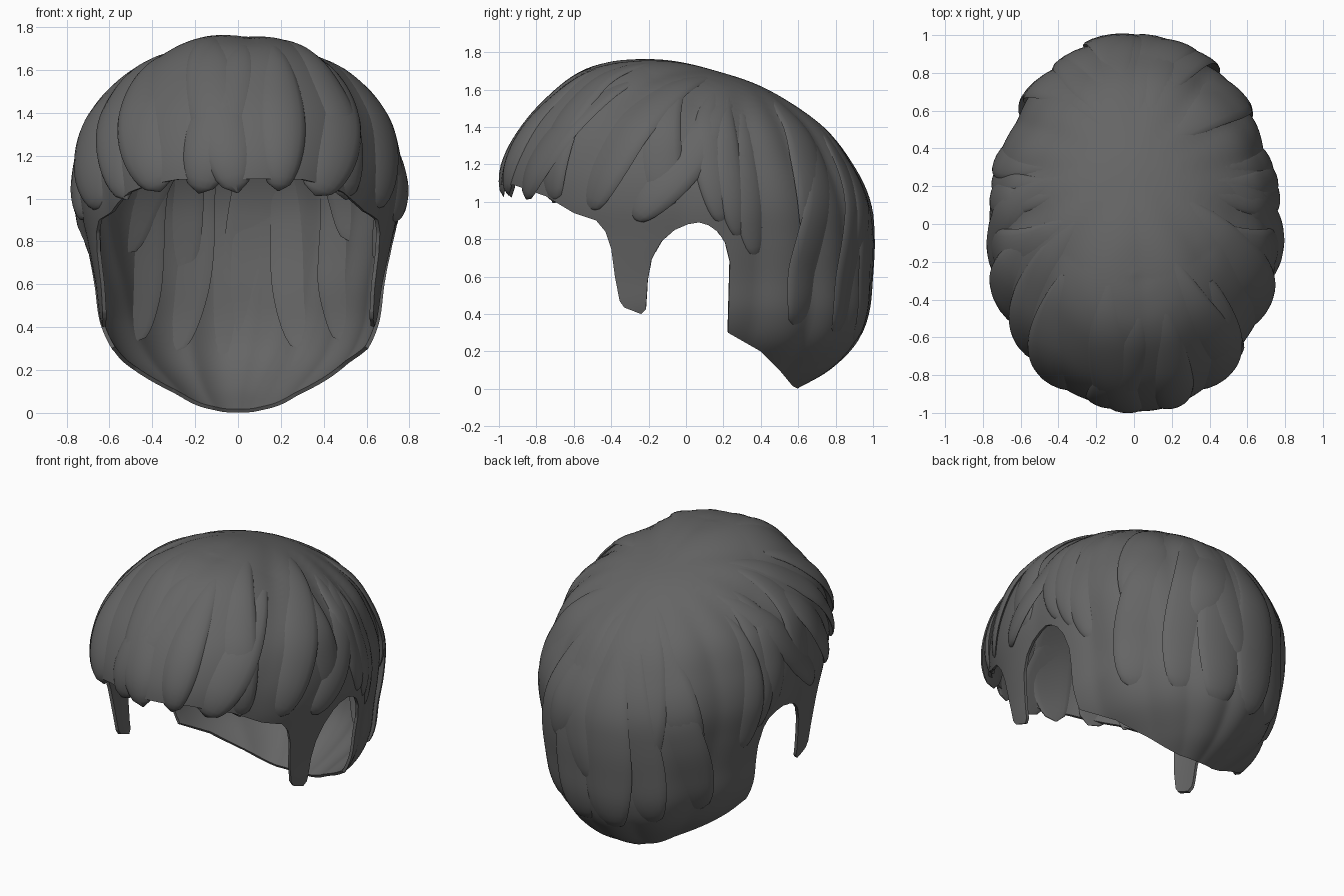
import bpy, bmesh, math, random
from mathutils import Vector
from mathutils.bvhtree import BVHTree

if "Cube" in bpy.data.objects:
    bpy.data.objects.remove(bpy.data.objects["Cube"])

random.seed(4)

# Horizontal slices of the hair mass: z, front y, back y, half width
SLICES = [(1.775, -.27, -.27, 0), (1.76, -.42, -.08, .15), (1.71, -.57, .13, .31),
          (1.605, -.71, .43, .49), (1.41, -.885, .735, .675), (1.2, -.985, .9, .75),
          (1.0, -1.0, .99, .77), (.8, -.97, 1.01, .74), (.6, -.96, 1.0, .705),
          (.4, -.95, .98, .675), (.24, -.92, .92, .59), (.1, -.77, .78, .42),
          (0, -.6, .6, .3), (-.1, -.4, .4, .15)]
N = len(SLICES) - 1
CROWN = Vector((0, .3, 1.64))
CORE = Vector((0, 0, .75))

hair = bpy.data.materials.new("dark_hair")
hair.diffuse_color = (.13, .13, .13, 1)
hair.use_nodes = True
hair.node_tree.nodes["Principled BSDF"].inputs["Base Color"].default_value = hair.diffuse_color


def slice_at(u):
    """Smooth interpolation through the slice table, u in 0..1."""
    f = min(u * N, N - 1e-6)
    i = int(f)
    t = f - i
    p = [SLICES[max(0, min(N, i + k))] for k in (-1, 0, 1, 2)]
    return [.5 * (2 * b + (c - a) * t + (2 * a - 5 * b + 4 * c - d) * t * t
                  + (3 * b - a - 3 * c + d) * t ** 3) for a, b, c, d in zip(*p)]


def surf(phi, u):
    z, yf, yb, w = slice_at(u)
    return Vector((w * math.cos(phi), (yf + yb) / 2 + (yb - yf) / 2 * math.sin(phi), z))


def at_height(phi_deg, z):
    u = min((i / 400 for i in range(401)), key=lambda v: abs(slice_at(v)[0] - z))
    return surf(math.radians(phi_deg), u)


def ridged(p):
    """Push in soft strand ridges that fan out from the crown."""
    dx, dy = p.x, p.y - CROWN.y
    a = math.atan2(dx, -dy)
    fade = min(1, math.hypot(dx, dy) / .6) ** 2
    wave = math.sqrt(math.sin(6 * a + .9 * math.sin(2 * p.z + 2 * a)) ** 2 + .03)
    return p + (p - CORE).normalized() * fade * (.022 * wave - .026)


def make_object(name, bm):
    bmesh.ops.recalc_face_normals(bm, faces=bm.faces)
    me = bpy.data.meshes.new(name)
    bm.to_mesh(me)
    me.materials.append(hair)
    ob = bpy.data.objects.new(name, me)
    bpy.context.collection.objects.link(ob)
    return ob


def activate(ob):
    bpy.ops.object.select_all(action='DESELECT')
    ob.select_set(True)
    bpy.context.view_layer.objects.active = ob


# Hair cap: closed mass with ridges
ROWS, COLS = 80, 200
bm = bmesh.new()
pole = bm.verts.new(ridged(surf(0, 0)))
rings = [[bm.verts.new(ridged(surf(2 * math.pi * (c + .37) / COLS, r / ROWS)))
          for c in range(COLS)] for r in range(1, ROWS + 1)]
for c in range(COLS):
    bm.faces.new((pole, rings[0][c], rings[0][(c + 1) % COLS]))
for a, b in zip(rings, rings[1:]):
    for c in range(COLS):
        d = (c + 1) % COLS
        bm.faces.new((a[c], b[c], b[d], a[d]))
bm.faces.new(rings[-1])
bmesh.ops.recalc_face_normals(bm, faces=bm.faces)
tree = BVHTree.FromBMesh(bm)
cap = make_object("hair_cap", bm)

# Face, ear and neck opening, drawn as a side profile
PROFILE = [(-1.4, 1.1), (-.92, 1.09), (-.75, 1.03), (-.6, .94), (-.48, .9), (-.43, .84), (-.4, .75),
           (-.38, .6), (-.355, .47), (-.33, .435), (-.24, .4), (-.215, .425), (-.205, .58),
           (-.185, .69), (-.165, .73), (-.13, .79), (-.06, .85), (.01, .88), (.07, .89), (.12, .875),
           (.17, .84), (.21, .78), (.235, .68), (.225, .3), (.4, .2), (.5, .1), (.57, .015),
           (.64, -.02), (1.2, -.02), (1.2, -.5), (-1.4, -.5)]
bm = bmesh.new()
left, right = [[bm.verts.new((x, y, z)) for y, z in PROFILE] for x in (-1.2, 1.2)]
bm.faces.new(left)
bm.faces.new(right[::-1])
for i in range(len(PROFILE)):
    bm.faces.new((left[i - 1], right[i - 1], right[i], left[i]))
cutter = make_object("opening_cutter", bm)
cutter.hide_render = True

activate(cap)
cut = cap.modifiers.new("opening", 'BOOLEAN')
cut.operation, cut.solver, cut.object = 'DIFFERENCE', 'EXACT', cutter
bpy.context.view_layer.update()
bpy.ops.object.modifier_apply(modifier="opening")
bpy.data.objects.remove(cutter)

# Hollow the cap: drop the cut walls, then give the shell a thin wall
bm = bmesh.new()
bm.from_mesh(cap.data)
walls = [f for f in bm.faces if f.calc_area() > .003
         or tree.find_nearest(f.calc_center_median())[3] > .012]
bmesh.ops.delete(bm, geom=walls, context='FACES')
bm.to_mesh(cap.data)
solid = cap.modifiers.new("thickness", 'SOLIDIFY')
solid.thickness, solid.offset = .018, -1
bpy.ops.object.modifier_apply(modifier="thickness")
bpy.ops.object.shade_smooth_by_angle(angle=math.radians(50))


def lock(name, tip, width, height, start=.3, bend=0.0):
    """Tapered lock that rises out of the cap on its way from crown to tip."""
    d0, d1 = (CROWN - CORE).normalized(), (tip - CORE).normalized()
    side = d0.cross(d1).normalized()
    steps, sides = 28, 16
    path = []
    for i in range(steps + 1):
        t = start + (1 - start) * i / steps
        d = d0.slerp(d1, t) + side * bend * math.sin(math.pi * t)
        path.append(tree.ray_cast(CORE, d.normalized())[0])
    bm = bmesh.new()
    rings = []
    for i, p in enumerate(path):
        k = i / steps
        tangent = (path[min(i + 1, steps)] - path[max(i - 1, 0)]).normalized()
        s = tangent.cross((p - CORE).normalized()).normalized()
        up = s.cross(tangent).normalized()
        end = math.sqrt(max(0, 1 - k ** 5)) + .03
        w = width * (.25 + .75 * math.sin(min(1, k * 1.3) * math.pi / 2)) * end
        h = height * (.3 + .7 * k) * end
        mid = p - up * height * (.35 - .05 * k)
        ring = []
        for j in range(sides):
            a = 2 * math.pi * j / sides
            lift = h * math.sin(a) * (1 if math.sin(a) > 0 else .3)   # flat underside
            q = mid + s * w * math.cos(a) + up * lift
            q -= up * .55 * (w * math.cos(a)) ** 2      # wrap around the head
            ring.append(bm.verts.new(q))
        rings.append(ring)
    for a, b in zip(rings, rings[1:]):
        for j in range(sides):
            m = (j + 1) % sides
            bm.faces.new((a[j], a[m], b[m], b[j]))
    bm.faces.new(rings[0])
    bm.faces.new(rings[-1])
    ob = make_object(name, bm)
    activate(ob)
    bpy.ops.object.shade_smooth_by_angle(angle=math.radians(60))


# Fringe locks: phi -90 is the front
for i in range(11):
    phi = -162 + i * 14.4
    off = abs(phi + 90) / 72
    z = 1.04 - .13 * off ** 2 + random.uniform(-.015, .02)
    lock(f"fringe_lock_{i}", at_height(phi, z), random.uniform(.12, .165),
         random.uniform(.045, .06), random.uniform(.2, .5), random.uniform(-.2, .2))

# Side locks sweeping over the ears
for n, s in (("right", 1), ("left", -1)):
    for i, (ang, z, w) in enumerate([(-6, .95, .13), (11, .88, .1), (16, .8, .09), (22, .7, .1)]):
        phi = ang if s > 0 else 180 - ang
        lock(f"{n}_side_lock_{i}", at_height(phi, z), w, .04, .3, -.25 * s)

# Long back locks down to the nape, and a shorter layer on top
for i in range(6):
    phi = 38 + i * 20.8
    lock(f"nape_lock_{i}", at_height(phi, .2 + .12 * abs(i - 2.5) / 2.5), .17, .035, .3, random.uniform(-.08, .08))
for i in range(5):
    phi = 42 + i * 24
    lock(f"back_lock_{i}", at_height(phi, random.uniform(.5, .9)), .15, .037, .2, random.uniform(-.15, .15))
